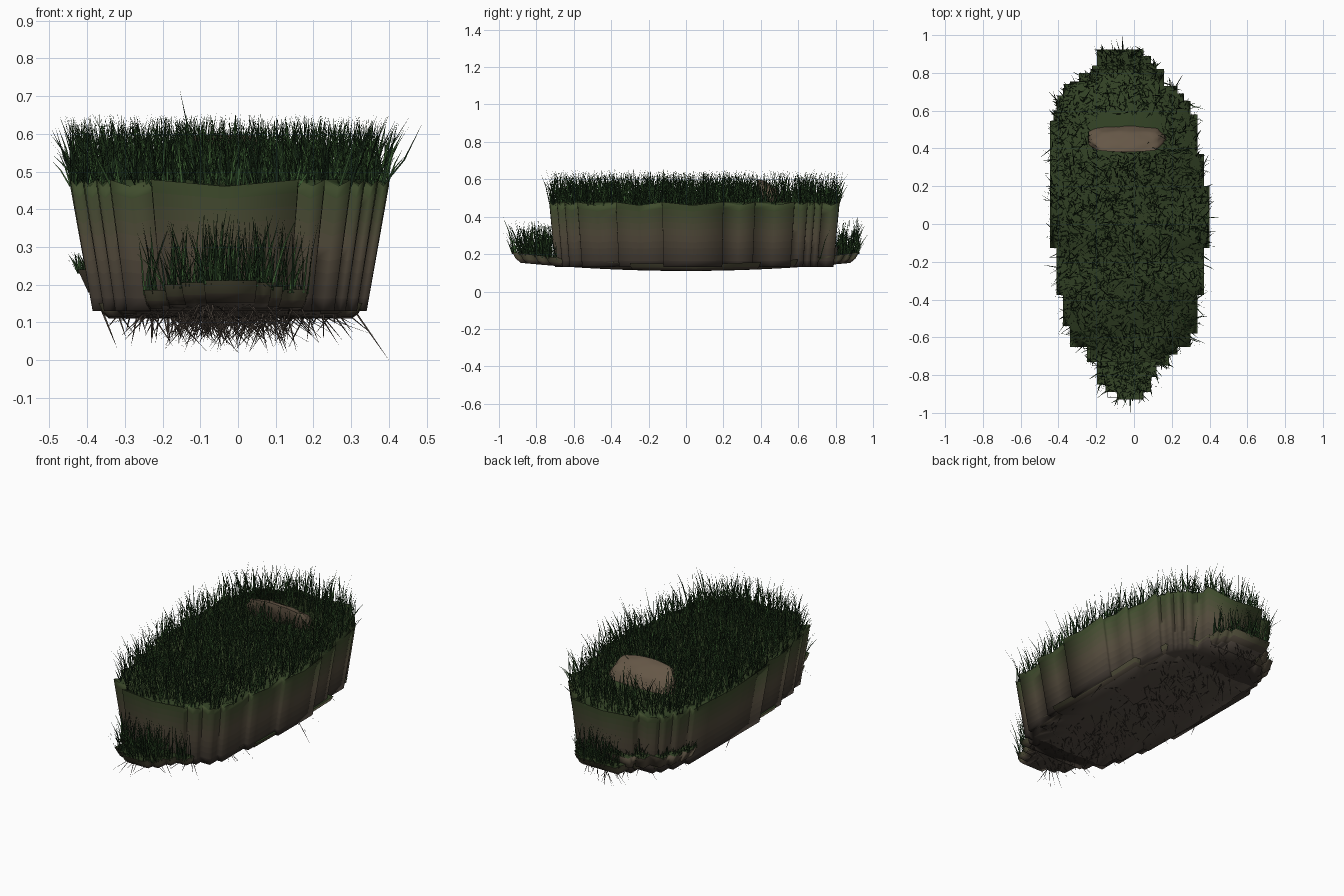
import bpy, bmesh, math, random
from mathutils import Vector

random.seed(7)
if "Cube" in bpy.data.objects:
    bpy.data.objects.remove(bpy.data.objects["Cube"], do_unlink=True)


def material(name, color):
    m = bpy.data.materials.new(name)
    m.use_nodes = True
    m.diffuse_color = (*color, 1)
    node = m.node_tree.nodes["Principled BSDF"]
    node.inputs["Base Color"].default_value = (*color, 1)
    node.inputs["Roughness"].default_value = 0.9
    return m


def lerp(a, b, t):
    return a + (b - a) * t


def mix(a, b, t):
    return [lerp(p, q, t) for p, q in zip(a, b)]


MOSS, DIRT, DARK = (0.05, 0.072, 0.026), (0.088, 0.07, 0.045), (0.042, 0.033, 0.026)
BANDS = 10
# Soil shades run from dark earth at the foot to moss at the rim
soil = []
for i in range(BANDS):
    t = i / (BANDS - 1)
    shade = mix(DARK, DIRT, t * 2) if t < 0.5 else mix(DIRT, MOSS, t * 2 - 1)
    soil.append(material(f"soil_{i}", shade))
under = material("underside", (0.1, 0.08, 0.063))
turf = material("turf", (0.03, 0.05, 0.017))
blades = [material(f"grass_{i}", mix((0.01, 0.025, 0.01), (0.04, 0.1, 0.028), i / 2)) for i in range(3)]
root_mat = material("root", (0.055, 0.043, 0.034))
stone_mat = material("stone", (0.13, 0.095, 0.062))


def finish(bm, name, mats, smooth=None):
    mesh = bpy.data.meshes.new(name)
    bm.to_mesh(mesh)
    bm.free()
    for m in mats:
        mesh.materials.append(m)
    ob = bpy.data.objects.new(name, mesh)
    bpy.context.collection.objects.link(ob)
    if smooth:
        bpy.ops.object.select_all(action="DESELECT")
        ob.select_set(True)
        bpy.context.view_layer.objects.active = ob
        bpy.ops.object.shade_smooth_by_angle(angle=math.radians(smooth))


# Stepped outlines: a front y, then (end y, x) runs up each side
UPPER = (-0.73,
         [(-0.65, -0.23), (-0.54, -0.34), (-0.375, -0.375), (-0.127, -0.41), (0.545, -0.445),
          (0.65, -0.41), (0.72, -0.375), (0.755, -0.34), (0.82, -0.23)],
         [(-0.69, 0.16), (-0.65, 0.23), (-0.58, 0.30), (-0.375, 0.335), (-0.127, 0.37), (0.2, 0.40),
          (0.37, 0.37), (0.58, 0.335), (0.65, 0.30), (0.69, 0.265), (0.73, 0.23), (0.82, 0.16)])
LOWER = (-0.93,
         [(-0.89, -0.09), (-0.85, -0.15), (-0.73, -0.195), (-0.62, -0.25), (-0.5, -0.29), (-0.3, -0.33),
          (0.45, -0.37), (0.64, -0.36), (0.73, -0.31), (0.8, -0.23), (0.925, -0.195)],
         [(-0.89, 0.05), (-0.81, 0.09), (-0.75, 0.12), (-0.62, 0.185), (-0.5, 0.24), (-0.3, 0.29),
          (0.4, 0.33), (0.6, 0.28), (0.72, 0.2), (0.8, 0.14), (0.85, 0.12), (0.89, 0.09), (0.925, 0.05)])
SHELF = (0.5, [(0.6, -0.425), (0.68, -0.405), (0.74, -0.37), (0.8, -0.29), (0.84, -0.22)], [(0.84, -0.05)])


def outline(table):
    """Corner and edge-middle points, anticlockwise; the flag marks corners."""
    start, left, right = table

    def side(runs):
        pts, y = [], start
        for end, x in runs:
            pts += [Vector((x, y)), Vector((x, end))]
            y = end
        return pts

    corners = side(right) + side(left)[::-1]
    ring = []
    for a, b in zip(corners, corners[1:] + corners[:1]):
        ring += [(a, True), ((a + b) / 2, False)]
    return ring


def inside(table, x, y):
    start, left, right = table
    if not start < y < left[-1][0]:
        return False
    lo = next(v for end, v in left if y <= end)
    hi = next(v for end, v in right if y <= end)
    return lo < x < hi


def loft(name, table, levels, height, center, mats):
    """Levels hold (x scale, y scale, t); height(x, y, t, corner) gives z."""
    bm = bmesh.new()
    pts = outline(table)
    rings = []
    for sx, sy, t in levels:
        ring = []
        for p, corner in pts:
            x, y = lerp(center[0], p.x, sx), lerp(center[1], p.y, sy)
            ring.append(bm.verts.new((x, y, height(x, y, t, corner))))
        rings.append(ring)
    n = len(pts)
    for k, (lo, hi) in enumerate(zip(rings, rings[1:])):
        for i in range(n):
            j = (i + 1) % n
            bm.faces.new((lo[i], lo[j], hi[j], hi[i])).material_index = k
    bm.faces.new(rings[0][::-1])
    bm.faces.new(rings[-1]).material_index = len(mats) - 1
    bm.normal_update()
    bmesh.ops.triangulate(bm, faces=[f for f in bm.faces if len(f.verts) > 4])
    finish(bm, name, mats, 93)


# Tall upper bank with tapering stepped walls and a scalloped rim
def bank_z(x, y, t, corner):
    return 0.13 + 0.34 * t + t * (0.009 if corner else -0.009)


bank_levels = [(lerp(0.86, 1, i / BANDS), lerp(0.96, 1, i / BANDS), i / BANDS) for i in range(BANDS + 1)]
loft("upper_bank", UPPER, bank_levels, bank_z, (-0.02, 0.04), soil + [turf])


# Dished lower slab showing as ledges at both ends
def slab_z(x, y, t, corner):
    e = (y / 0.93) ** 2
    return lerp(0.11 + 0.048 * e, 0.145 + 0.066 * e, t)


slab_levels = [(0.3, 0.3, 0), (0.65, 0.65, 0), (0.92, 0.95, 0), (0.97, 0.98, 0.4), (1, 1, 1)]
loft("lower_slab", LOWER, slab_levels, slab_z, (-0.02, 0), [under, under, soil[2], soil[6], turf])

# Small shelf around the back right wall
loft("side_shelf", SHELF, [(0.85, 0.93, 0), (1, 1, 1)],
     lambda x, y, t, c: 0.18 + 0.06 * t, (-0.24, 0.65), [soil[4], turf])

# Leaning stone: steep front, ridge, then a slope down to the turf behind
bm = bmesh.new()
bmesh.ops.create_cube(bm, size=2)
bmesh.ops.subdivide_edges(bm, edges=bm.edges[:], cuts=9, use_grid_fill=True)
for v in bm.verts:
    p = v.co.normalized() * v.co.length ** 0.4
    lump = 1 + 0.05 * math.sin(9 * p.x + 4 * p.z) * math.cos(6 * p.y)
    v.co = (-0.04 + 0.205 * p.x * lump,
            0.455 + 0.066 * p.y * lump - 0.025 * p.z,
            0.505 + 0.08 * p.z * lump - 0.035 * p.y - 0.012 * p.x ** 2)
finish(bm, "stone", [stone_mat], 60)


# Blades and roots are narrow bent strips that end in a point
def strand(bm, base, tip, width, side, bend=0.0, mat=0):
    base, tip = Vector(base), Vector(tip)
    mid = (base + tip) / 2 + Vector((0, 0, bend))
    w = side * width / 2
    a, b, c, d, e = [bm.verts.new(p) for p in
                     (base - w, base + w, mid + w * 0.7, mid - w * 0.7, tip)]
    for f in (bm.faces.new((a, b, c, d)), bm.faces.new((d, c, e))):
        f.material_index = mat


def any_side():
    a = random.uniform(0, math.pi)
    return Vector((math.cos(a), math.sin(a), 0))


def scatter(bm, count, table, keep, ground, low, high, lean):
    xs = [x for _, x in table[1] + table[2]]
    while count:
        x = random.uniform(min(xs), max(xs))
        y = random.uniform(table[0], table[1][-1][0])
        if not (inside(table, x, y) and keep(x, y)):
            continue
        count -= 1
        rise = random.uniform(low, high)
        z = ground(x, y)
        tip = (x + random.gauss(0, lean) + 0.03 * x, y + random.gauss(0, lean) + 0.015 * y, z + rise)
        strand(bm, (x, y, z - 0.01), tip, random.uniform(0.004, 0.008), any_side(),
               rise * 0.12, random.randrange(3))


X = Vector((1, 0, 0))
bm = bmesh.new()
scatter(bm, 3700, UPPER, lambda x, y: not (abs(x + 0.04) < 0.2 and 0.38 < y < 0.58),
        lambda x, y: 0.47, 0.05, 0.185, 0.033)
for base, tip in [((0.39, -0.1, 0.47), (0.49, -0.1, 0.63)), ((-0.1, 0.3, 0.5), (-0.155, 0.3, 0.72)),
                  ((-0.43, 0.2, 0.47), (-0.485, 0.2, 0.62))]:
    strand(bm, base, tip, 0.007, X, -0.02)
finish(bm, "top_grass", blades)

bm = bmesh.new()
scatter(bm, 560, LOWER, lambda x, y: abs(y) > 0.68 and not inside(UPPER, x * 1.1, y * 1.02),
        lambda x, y: slab_z(x, y, 1, True), 0.05, 0.195, 0.028)
scatter(bm, 150, SHELF, lambda x, y: not inside(UPPER, x * 1.1, y * 1.02),
        lambda x, y: 0.24, 0.015, 0.05, 0.012)
for x, y in ((-0.06, 1), (-0.02, -1)):
    strand(bm, (x, y * 0.92, 0.2), (x, y, 0.31), 0.008, X, 0.01)
finish(bm, "ledge_grass", blades)

# Fine roots hanging beneath, all flat towards the front
bm = bmesh.new()
for i in range(460):
    x, y = random.gauss(-0.02, 0.15), random.uniform(-0.85, 0.88)
    if inside(LOWER, x * 1.1, y * 1.05):
        z = slab_z(x, y, 0, True) + 0.005
        tip = (x + random.gauss(0, 0.055), y + random.gauss(0, 0.03), max(0.015, z - random.uniform(0.02, 0.1)))
        strand(bm, (x, y, z), tip, 0.005, X)
for base, tip in [((0.31, 0.1, 0.13), (0.4, 0.1, 0.0)), ((-0.36, 0.1, 0.13), (-0.32, 0.1, 0.03))]:
    strand(bm, base, tip, 0.006, X)
finish(bm, "roots", [root_mat])
